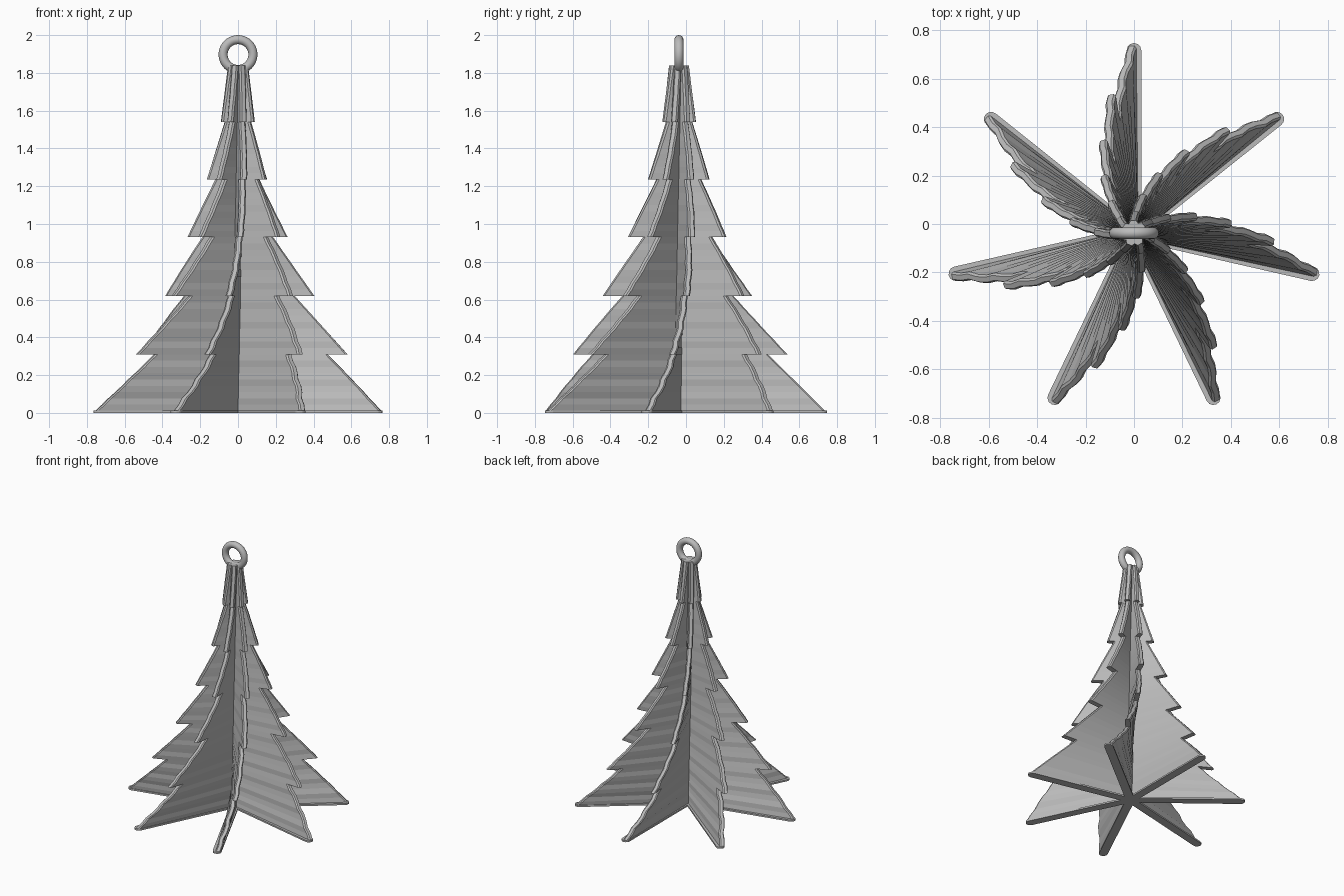
import bpy, bmesh, math

if "Cube" in bpy.data.objects:
    bpy.data.objects.remove(bpy.data.objects["Cube"])

FINS, STEPS = 7, 9
TWIST = math.radians(30)          # twist per unit of height
HALF = 0.018                      # half thickness of a fin
CY = -0.0375                      # trunk axis offset in y

# (bottom z, outer radius at bottom, radius at top) of each tier
TIERS = [(0.01, 0.775, 0.475), (0.31, 0.58, 0.30), (0.62, 0.405, 0.19),
         (0.93, 0.27, 0.12), (1.235, 0.165, 0.07), (1.54, 0.09, 0.052)]
TOP = 1.84

grey = bpy.data.materials.new("light grey")
grey.diffuse_color = (0.5, 0.5, 0.5, 1)
grey.use_nodes = True
grey.node_tree.nodes["Principled BSDF"].inputs["Base Color"].default_value = grey.diffuse_color


def finish(bm, name, angle=0.0):
    bmesh.ops.recalc_face_normals(bm, faces=bm.faces)
    mesh = bpy.data.meshes.new(name)
    bm.to_mesh(mesh)
    bm.free()
    mesh.materials.append(grey)
    obj = bpy.data.objects.new(name, mesh)
    bpy.context.collection.objects.link(obj)
    obj.location = (0, CY, 0)
    obj.rotation_euler = (0, 0, angle)
    return obj


def levels():
    """Heights and radii up the saw-toothed edge."""
    out = []
    for i, (z0, r0, r1) in enumerate(TIERS):
        z1 = TIERS[i + 1][0] if i + 1 < len(TIERS) else TOP
        for s in range(STEPS + 1):
            f = s / STEPS
            out.append((z0 + (z1 - z0) * f, r0 + (r1 - r0) * f))
    return out


def fin(index, angle):
    bm = bmesh.new()
    rows, heights = [], []
    for z, r in levels():
        # gentle ripple on top of the even twist
        a = TWIST * z + math.radians(0.5) * math.sin(z * 2 * math.pi / 0.103)
        c, s = math.cos(a), math.sin(a)
        section = [(0, -HALF), (r - 0.01, -HALF), (r, -HALF * 0.6),
                   (r, HALF * 0.6), (r - 0.01, HALF), (0, HALF)]
        rows.append([bm.verts.new((x * c - y * s, x * s + y * c, z)) for x, y in section])
        heights.append(z)
    for k in range(len(rows) - 1):
        a, b = rows[k], rows[k + 1]
        ledge = abs(heights[k] - heights[k + 1]) < 1e-6
        # a ledge only needs the faces round the tip
        for i in ([1, 2, 3] if ledge else range(5)):
            bm.faces.new((a[i], a[i + 1], b[i + 1], b[i]))
    bm.faces.new(rows[0])
    bm.faces.new(rows[-1])
    return finish(bm, f"fin_{index}", angle)


def foot(index, angle):
    """Thin round-ended strip under a fin."""
    bm = bmesh.new()
    w, reach = 0.03, 0.755
    pts = [(0, -w)]
    for i in range(7):
        t = -math.pi / 2 + math.pi * i / 6
        pts.append((reach + w * math.cos(t), w * math.sin(t)))
    pts.append((0, w))
    face = bm.faces.new([bm.verts.new((x, y, 0)) for x, y in pts])
    ext = bmesh.ops.extrude_face_region(bm, geom=[face])
    verts = [v for v in ext["geom"] if isinstance(v, bmesh.types.BMVert)]
    bmesh.ops.translate(bm, verts=verts, vec=(0, 0, 0.012))
    return finish(bm, f"foot_{index}", angle)


for n in range(FINS):
    direction = math.pi / 2 + n * 2 * math.pi / FINS
    fin(n + 1, direction)
    foot(n + 1, direction)

# Central trunk
bm = bmesh.new()
bmesh.ops.create_cone(bm, cap_ends=True, segments=14, radius1=0.035, radius2=0.035, depth=TOP)
bmesh.ops.translate(bm, verts=bm.verts, vec=(0, 0, TOP / 2))
finish(bm, "trunk")

# Hanging ring
bpy.ops.mesh.primitive_torus_add(major_radius=0.079, minor_radius=0.024,
                                 major_segments=40, minor_segments=16,
                                 location=(0, CY, 1.897),
                                 rotation=(math.pi / 2, 0, 0))
ring = bpy.context.object
ring.name = "hanging_ring"
ring.data.materials.append(grey)
bpy.ops.object.shade_smooth_by_angle(angle=math.radians(40))
